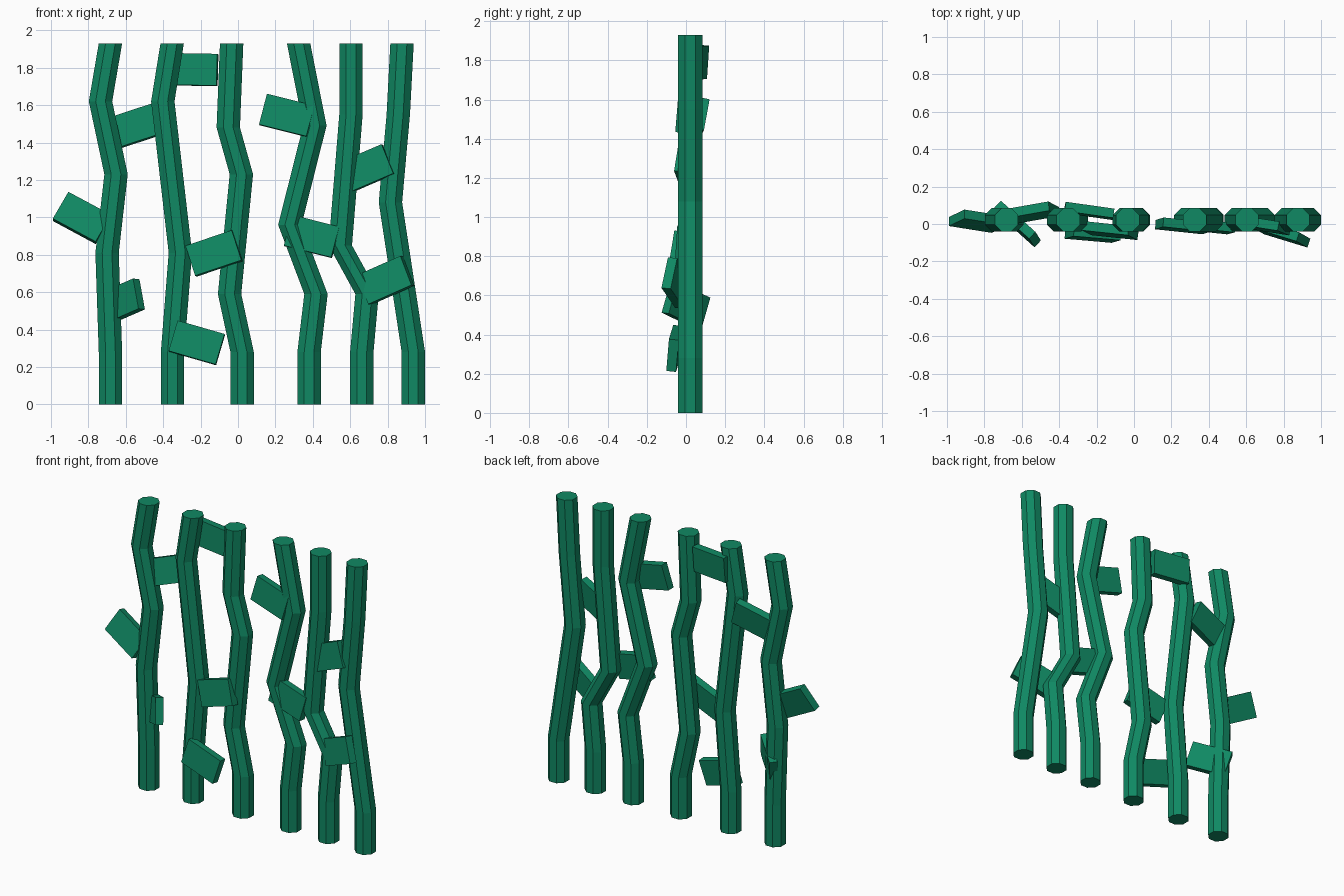
import bpy, bmesh
from math import radians, cos, sin, pi
from mathutils import Matrix

if "Cube" in bpy.data.objects:
    bpy.data.objects.remove(bpy.data.objects["Cube"])

mat = bpy.data.materials.new("kelp_green")
mat.diffuse_color = (0.005, 0.25, 0.125, 1)
mat.use_nodes = True
mat.node_tree.nodes["Principled BSDF"].inputs["Base Color"].default_value = mat.diffuse_color

R = 0.0625            # stalk half width, measured across the flats
STALK_Y = 0.022
TOP = 1.93


def finish(name, bm):
    bmesh.ops.recalc_face_normals(bm, faces=bm.faces[:])
    me = bpy.data.meshes.new(name)
    bm.to_mesh(me)
    bm.free()
    me.materials.append(mat)
    ob = bpy.data.objects.new(name, me)
    bpy.context.collection.objects.link(ob)
    return ob


def stalk(name, path):
    """Eight-sided stem made of horizontal rings along an (x, z) path."""
    bm = bmesh.new()
    rc = R / cos(pi / 8)
    rings = []
    for x, z in path:
        rings.append([bm.verts.new((x + rc * cos((i + .5) * pi / 4),
                                    STALK_Y + rc * sin((i + .5) * pi / 4), z))
                      for i in range(8)])
    for a, b in zip(rings, rings[1:]):
        for i in range(8):
            j = (i + 1) % 8
            bm.faces.new((a[i], a[j], b[j], b[i]))
    bm.faces.new(rings[0][::-1])
    bm.faces.new(rings[-1])
    finish(name, bm)


def leaf(name, x, y, z, roll, yaw, pitch):
    """Thin slab; roll lifts its right end, yaw turns it, pitch tips it."""
    m = (Matrix.Translation((x, y, z))
         @ Matrix.Rotation(radians(yaw), 4, 'Z')
         @ Matrix.Rotation(radians(-roll), 4, 'Y')
         @ Matrix.Rotation(radians(pitch), 4, 'X')
         @ Matrix.Diagonal((0.262, 0.05, 0.17, 1)))
    bm = bmesh.new()
    bmesh.ops.create_cube(bm, size=1, matrix=m)
    finish(name, bm)


# Stalks, left to right
stalks = [
    [(-.682, 0), (-.682, .28), (-.70, .81), (-.652, 1.23), (-.735, 1.62), (-.682, TOP)],
    [(-.35, 0), (-.35, .28), (-.308, .81), (-.402, 1.62), (-.352, TOP)],
    [(.022, 0), (.022, .28), (-.045, .59), (.018, 1.23), (-.052, 1.48), (-.034, TOP)],
    [(.38, 0), (.38, .28), (.417, .59), (.277, .96), (.411, 1.49), (.324, TOP)],
    [(.662, 0), (.662, .28), (.69, .59), (.547, .85), (.604, 1.55), (.604, TOP)],
    [(.9375, 0), (.9375, .28), (.815, 1.08), (.857, 1.55), (.877, TOP)],
]
for i, path in enumerate(stalks):
    stalk(f"stalk_{i + 1}", path)

# Leaves: centre, then roll, yaw, pitch in degrees
leaves = [
    (-.834, .015, .997, -28, -9, -18),
    (-.55, .06, 1.487, 18, 10, -13),
    (-.622, 0, .55, 18, -42, -5),
    (-.24, .07, 1.79, -1, -8, -4),
    (-.128, -.035, .807, 18.5, -6, -7),
    (-.22, -.058, .329, -16, -5, -6),
    (.262, -.01, 1.545, -14, -6, -6),
    (.395, -.012, .898, -14, -6, -5),
    (.684, -.005, 1.26, 23, -9, -5),
    (.79, -.05, .663, 23, -17, -5),
]
for i, p in enumerate(leaves):
    leaf(f"leaf_{i + 1}", *p)
